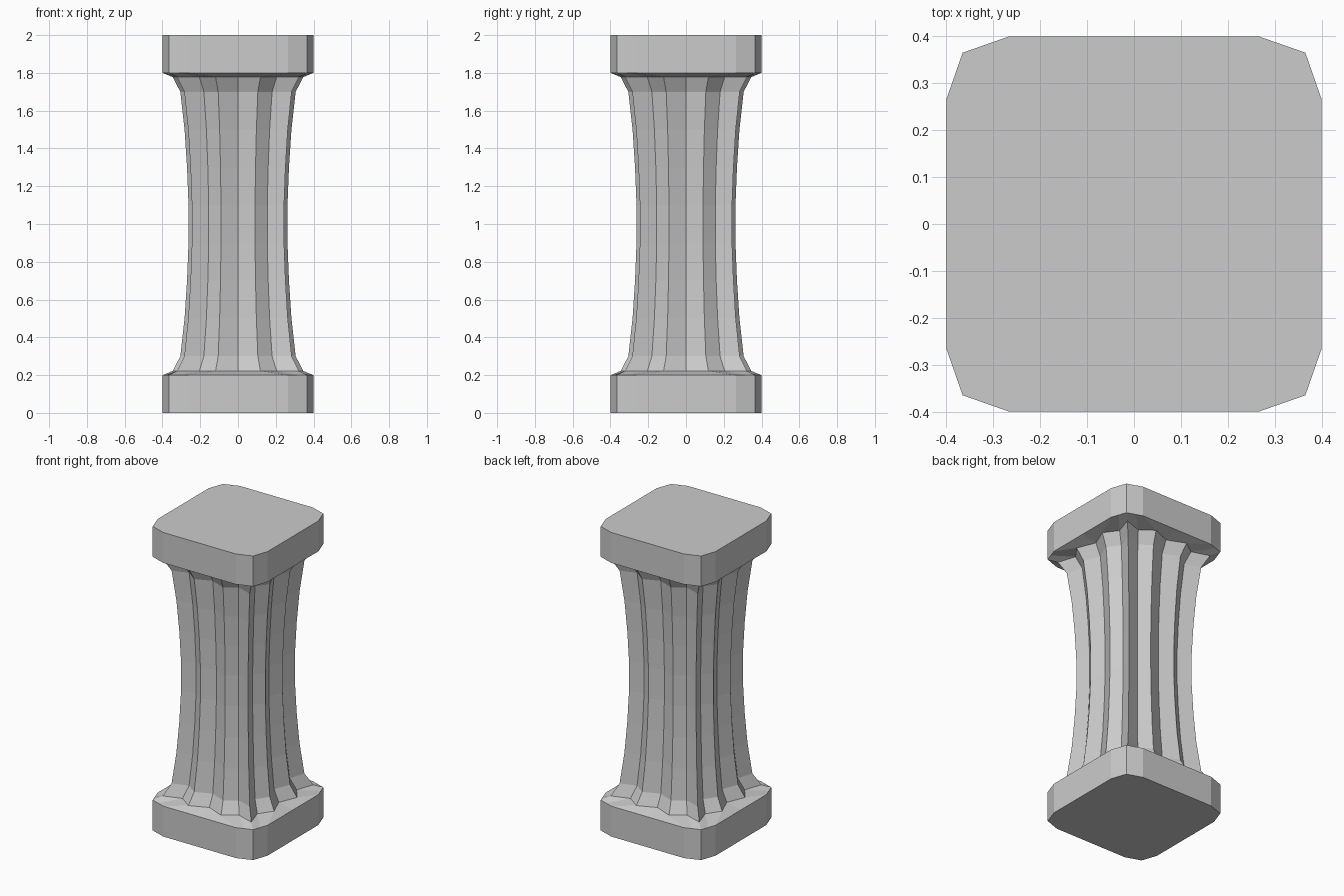
import bpy, bmesh

if "Cube" in bpy.data.objects:
    bpy.data.objects.remove(bpy.data.objects["Cube"])

def ring_points(side_mid, a, valley, corner):
    """24-point outline from one eighth-turn of points, repeated on four sides."""
    half = [side_mid, a, valley, corner]
    side = [(-x, y) for x, y in reversed(half[1:])] + half[:3]   # left corner up to right valley
    pts = []
    for _ in range(4):
        pts += side
        side = [(y, -x) for x, y in side]
    return pts[::-1]                                             # counter-clockwise

# outlines: plain rounded square and fluted star at the waist
SLAB = ring_points((0, .4), (.265, .4), (.315, .3825), (.365, .365))
FLUTED = ring_points((0, .225), (.09, .262), (.155, .215), (.244, .244))

def scaled(pts, s):
    return [(x * s, y * s) for x, y in pts]

def loft(name, layers):
    bm = bmesh.new()
    rings = [[bm.verts.new((x, y, z)) for x, y in pts] for z, pts in layers]
    n = len(rings[0])
    for lo, hi in zip(rings, rings[1:]):
        for i in range(n):
            j = (i + 1) % n
            bm.faces.new((lo[i], lo[j], hi[j], hi[i]))
    bm.faces.new(rings[0][::-1])
    bm.faces.new(rings[-1])
    bmesh.ops.recalc_face_normals(bm, faces=bm.faces)
    me = bpy.data.meshes.new(name)
    bm.to_mesh(me)
    bm.free()
    ob = bpy.data.objects.new(name, me)
    bpy.context.collection.objects.link(ob)
    return ob

# waisted profile (height, scale), mirrored about mid height
lower = [(.222, 1.32), (.3, 1.165), (.5, 1.08), (.7, 1.03), (.9, 1.0)]
profile = lower + [(2 - z, s) for z, s in reversed(lower)]
shaft = [(z, scaled(FLUTED, s)) for z, s in profile]

# whole column: base slab, fluted shaft, top slab in one skin
loft("fluted_column", [(0, SLAB), (.2, SLAB)] + shaft + [(1.8, SLAB), (2, SLAB)])
